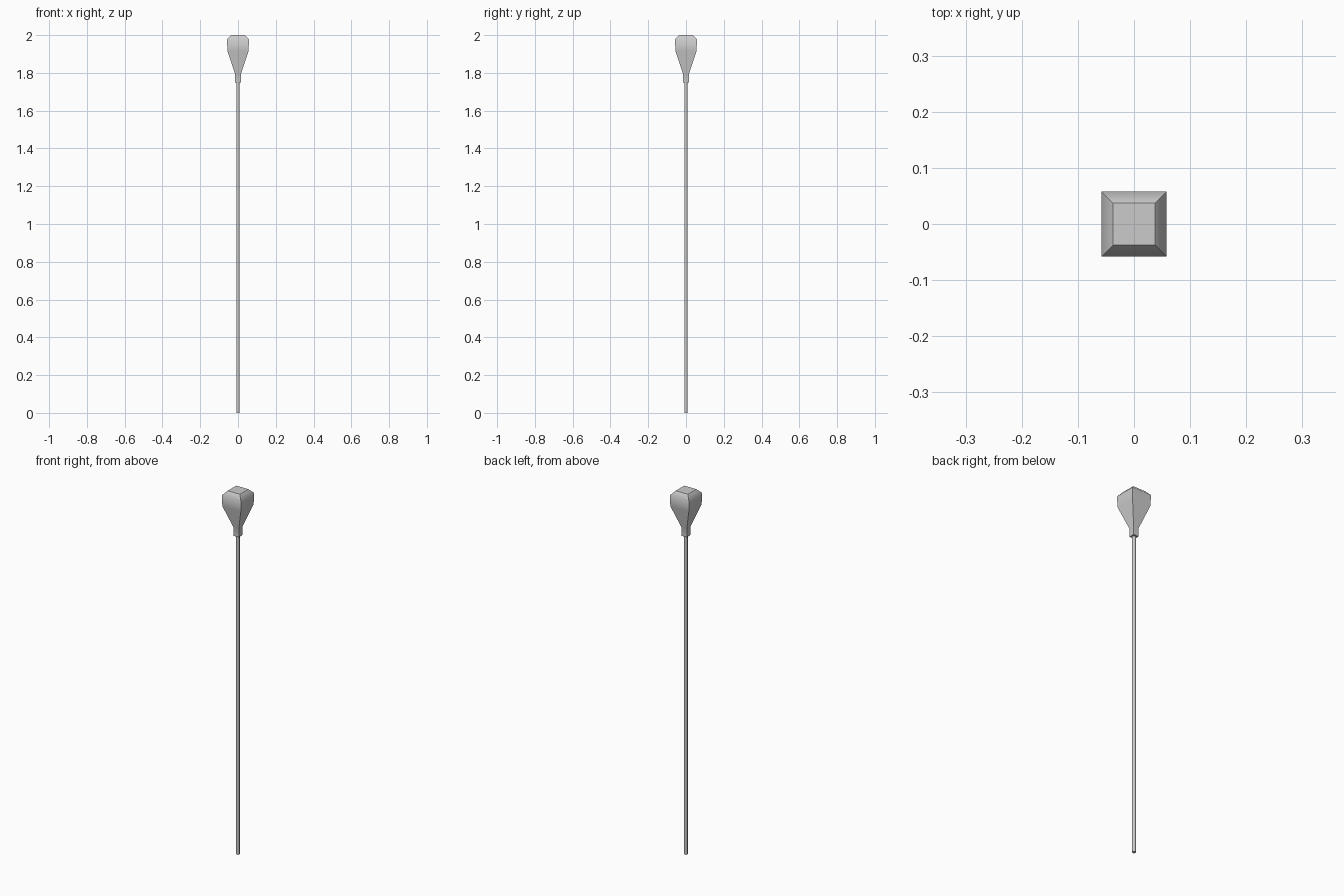
import bpy, bmesh, math

if "Cube" in bpy.data.objects:
    bpy.data.objects.remove(bpy.data.objects["Cube"])


def finish(name, bm, angle):
    bmesh.ops.recalc_face_normals(bm, faces=bm.faces)
    mesh = bpy.data.meshes.new(name)
    bm.to_mesh(mesh)
    bm.free()
    obj = bpy.data.objects.new(name, mesh)
    bpy.context.collection.objects.link(obj)
    bpy.ops.object.select_all(action='DESELECT')
    obj.select_set(True)
    bpy.context.view_layer.objects.active = obj
    bpy.ops.object.shade_smooth_by_angle(angle=math.radians(angle))
    return obj


def loft(name, profile, sides, angle, square=False):
    """Stack of rings from (half width, height) pairs, capped at both ends."""
    bm = bmesh.new()
    k = math.sqrt(2) if square else 1.0
    off = math.pi / sides
    rings = []
    for r, z in profile:
        rings.append([bm.verts.new((k * r * math.cos(off + 2 * math.pi * i / sides),
                                    k * r * math.sin(off + 2 * math.pi * i / sides), z))
                      for i in range(sides)])
    for a, b in zip(rings, rings[1:]):
        for i in range(sides):
            j = (i + 1) % sides
            bm.faces.new((a[i], a[j], b[j], b[i]))
    bm.faces.new(rings[0])
    bm.faces.new(rings[-1])
    return finish(name, bm, angle)


# Long thin round shaft
loft("shaft", [(0.009, 0.0), (0.009, 1.76)], 12, 40)

# Square tapered head with neck socket and chamfered top
loft("head", [(0.0155, 1.75), (0.0155, 1.795), (0.056, 1.917),
              (0.058, 1.977), (0.037, 2.0)], 4, 46, square=True)
